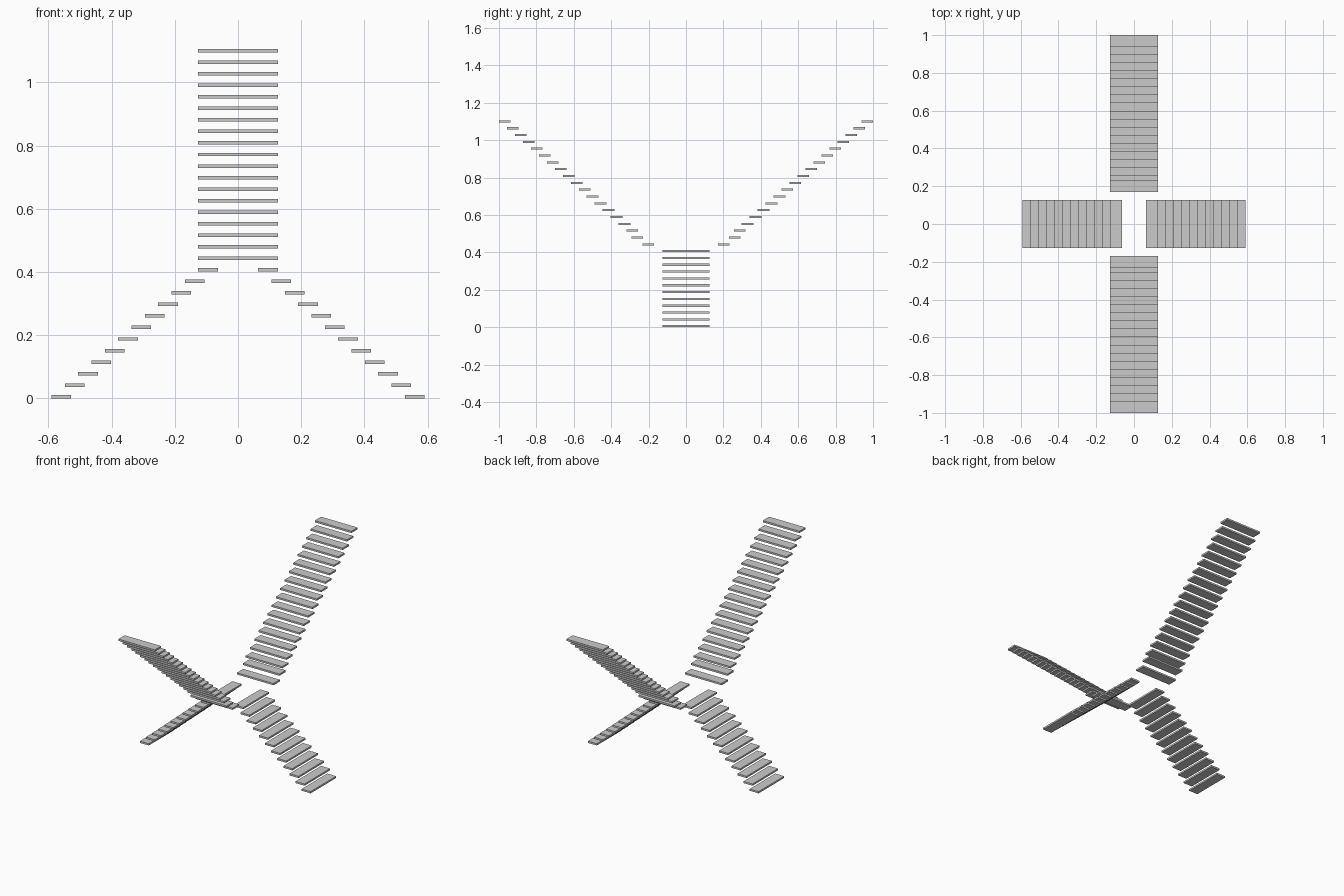
import bpy

if "Cube" in bpy.data.objects:
    bpy.data.objects.remove(bpy.data.objects["Cube"])

THICK, TREAD, WIDTH = 0.011, 0.062, 0.252
RISE = 1.095 / 30          # constant rise over all 31 levels


def step(name, x, y, level, sx, sy):
    """One flat rectangular tread."""
    z = THICK / 2 + level * RISE
    bpy.ops.mesh.primitive_cube_add(size=1, location=(x, y, z))
    ob = bpy.context.object
    ob.name = name
    ob.scale = (sx, sy, THICK)


for s, side, end in ((-1, "left", "front"), (1, "right", "back")):
    # lower flights climb inward along x
    for i in range(12):
        x = 0.559 - i * (0.559 - 0.095) / 11
        step(f"lower_{side}_step", s * x, 0, i, TREAD, WIDTH)
    # upper flights climb outward along y; second tread sits slightly further out
    for i in range(19):
        y = 0.26 if i == 1 else 0.201 + i * (0.969 - 0.201) / 18
        step(f"upper_{end}_step", 0, s * y, 12 + i, WIDTH, TREAD)
